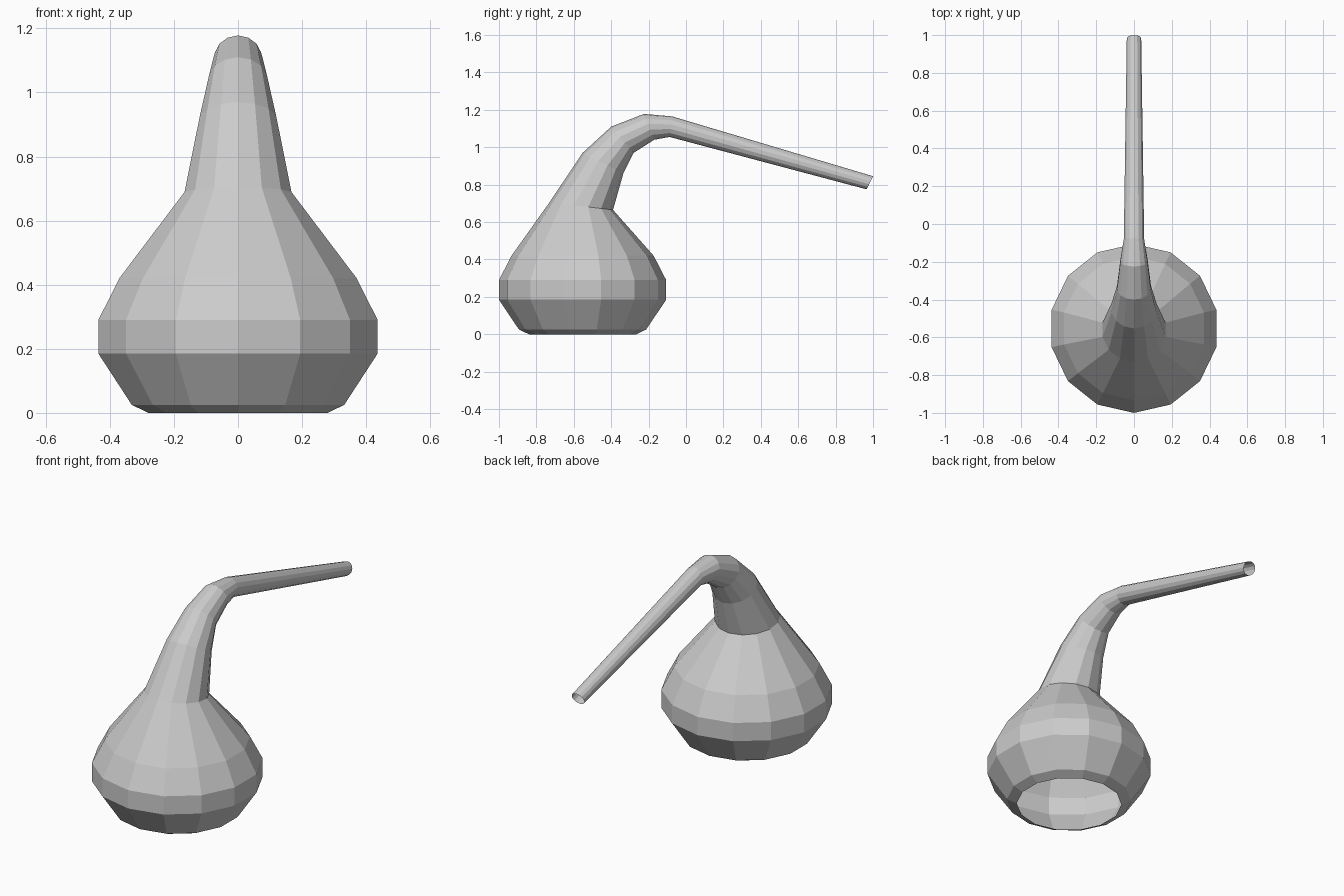
import bpy, bmesh, math
from mathutils import Vector

if "Cube" in bpy.data.objects:
    bpy.data.objects.remove(bpy.data.objects["Cube"])

SIDES = 14


def ring(bm, outer, inner):
    """Circle of SIDES points whose diameter joins two (y, z) points."""
    a, b = Vector((0, *outer)), Vector((0, *inner))
    mid, half = (a + b) / 2, (b - a) / 2
    verts = []
    for i in range(SIDES):
        t = 2 * math.pi * i / SIDES
        verts.append(bm.verts.new(mid + half * math.cos(t)
                                  + Vector((-half.length * math.sin(t), 0, 0))))
    return verts


def loft(name, sections):
    """Open-ended flat-shaded shell through the sections."""
    bm = bmesh.new()
    rings = [ring(bm, o, i) for o, i in sections]
    for lo, hi in zip(rings, rings[1:]):
        for k in range(SIDES):
            n = (k + 1) % SIDES
            bm.faces.new((lo[k], lo[n], hi[n], hi[k]))
    mesh = bpy.data.meshes.new(name)
    bm.to_mesh(mesh)
    bm.free()
    obj = bpy.data.objects.new(name, mesh)
    bpy.context.collection.objects.link(obj)
    return obj


# Round bulb: (radius, height), open at the bottom
CENTRE_Y = -0.553
bulb = [(0.287, 0.003), (0.34, 0.025), (0.447, 0.185), (0.447, 0.29), (0.38, 0.42)]
bulb[0] = (0.287, 0.0)
sections = [((CENTRE_Y - r, z), (CENTRE_Y + r, z)) for r, z in bulb]

# Bent neck and long tapering spout: outer and inner (y, z) of each section
sections += [
    ((-0.73, 0.705), (-0.39, 0.665)),
    ((-0.553, 0.97), (-0.335, 0.86)),
    ((-0.40, 1.11), (-0.28, 0.97)),
    ((-0.225, 1.178), (-0.17, 1.04)),
    ((-0.075, 1.165), (-0.088, 1.055)),
    ((1.0, 0.845), (0.965, 0.775)),
]

loft("retort_flask", sections)
